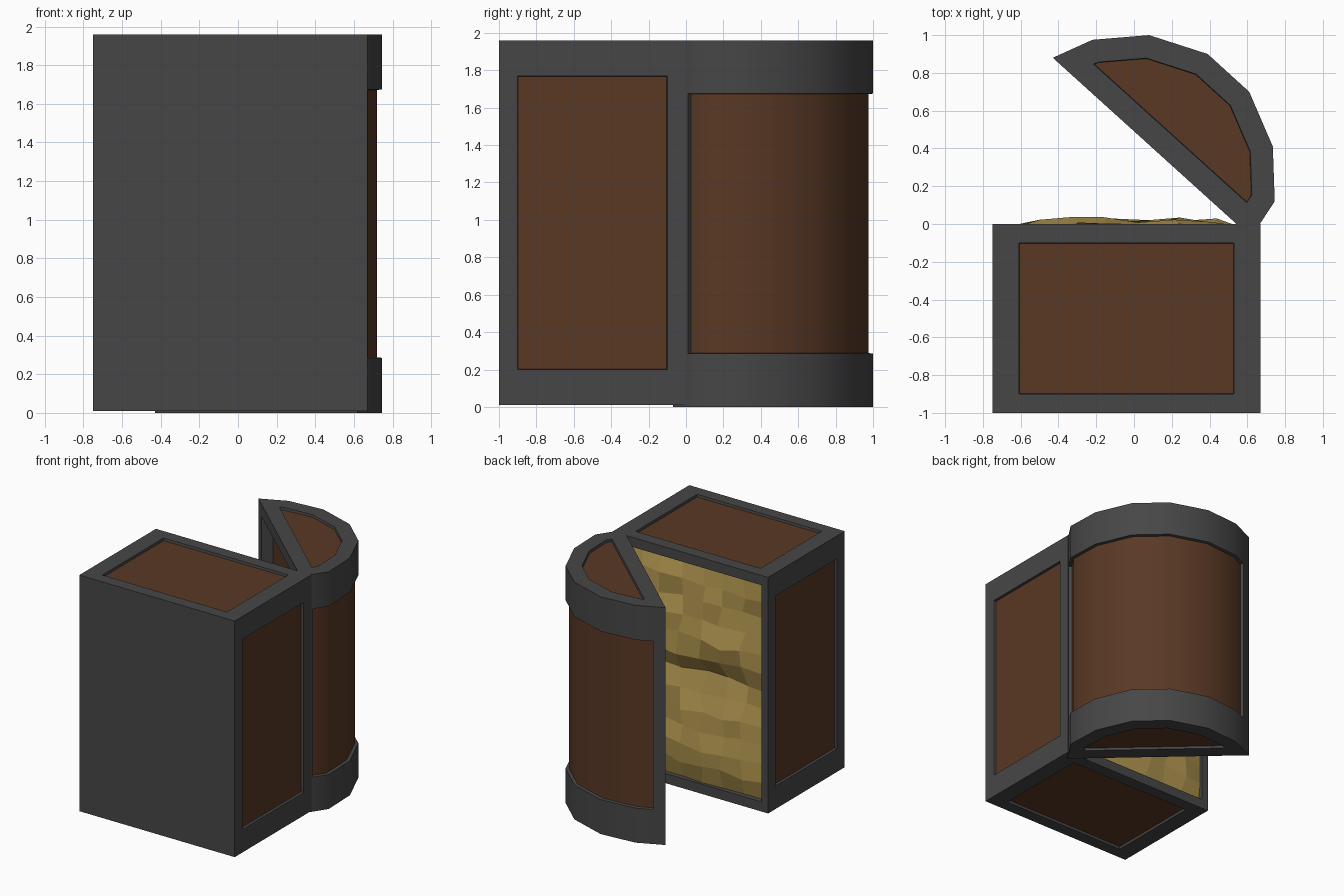
import bpy, bmesh, math, random
from mathutils import Vector

if "Cube" in bpy.data.objects:
    bpy.data.objects.remove(bpy.data.objects["Cube"])

random.seed(4)


def mat(name, col):
    m = bpy.data.materials.new(name)
    m.diffuse_color = (*col, 1)
    m.use_nodes = True
    m.node_tree.nodes["Principled BSDF"].inputs["Base Color"].default_value = m.diffuse_color
    return m


IRON = mat("dark_iron", (0.062, 0.062, 0.062))
WOOD = mat("brown_wood", (0.1, 0.04, 0.018))
GOLD = mat("gold", (0.45, 0.31, 0.08))


def finish(bm, name, mats, smooth=None):
    me = bpy.data.meshes.new(name)
    bm.to_mesh(me)
    bm.free()
    for m in mats:
        me.materials.append(m)
    ob = bpy.data.objects.new(name, me)
    bpy.context.collection.objects.link(ob)
    if smooth:
        bpy.ops.object.select_all(action='DESELECT')
        ob.select_set(True)
        bpy.context.view_layer.objects.active = ob
        bpy.ops.object.shade_smooth_by_angle(angle=math.radians(smooth))
    return ob


def sink(bm, faces, depth):
    """Push a panel in behind its frame and colour it as wood."""
    bmesh.ops.inset_region(bm, faces=faces, thickness=0.003, depth=-depth,
                           use_even_offset=True, use_boundary=True)
    for f in faces:
        f.material_index = 1


# chest body: iron box with framed wooden panels, plain base plate at the front
lo, hi = Vector((-0.75, -1.0, 0.01)), Vector((0.67, 0.0, 1.96))
bm = bmesh.new()
bmesh.ops.create_cube(bm, size=1)
for v in bm.verts:
    v.co = [(lo[i] + hi[i]) / 2 + v.co[i] * (hi[i] - lo[i]) for i in range(3)]
bm.normal_update()
for f in list(bm.faces):
    n = f.normal.copy()
    if n.y < -0.5:
        continue
    axis = max(range(3), key=lambda i: abs(n[i]))
    margin = {0: (0, 0.1, 0.19), 1: (0.06, 0, 0.08), 2: (0.14, 0.1, 0)}[axis]
    bmesh.ops.inset_individual(bm, faces=[f], thickness=0.01)
    for v in f.verts:
        for i in range(3):
            if i != axis:
                v.co[i] = min(max(v.co[i], lo[i] + margin[i]), hi[i] - margin[i])
    bm.normal_update()
    sink(bm, [f], 0.1 if axis == 1 else 0.02)
finish(bm, "chest_body", [IRON, WOOD])

# treasure: faceted heap filling the opening, two mounds stacked along z
nx, nz = 7, 12
bm = bmesh.new()
grid = []
for j in range(nz + 1):
    row = []
    for i in range(nx + 1):
        u, w = i / nx, j / nz
        t = (w * 2) % 1.0
        mound = min(t / 0.22, (1.15 - t) / 0.75, 1)
        h = -0.055 + 0.065 * mound + random.uniform(-0.018, 0.03)
        if i in (0, nx) or j in (0, nz):
            h = -0.045 + random.uniform(0, 0.03)
        x = -0.69 + 1.30 * u
        z = 0.09 + 1.79 * w
        if 0 < i < nx and 0 < j < nz:
            x += random.uniform(-0.03, 0.03)
            z += random.uniform(-0.025, 0.025)
        row.append(bm.verts.new((x, h, z)))
    grid.append(row)
for j in range(nz):
    for i in range(nx):
        bm.faces.new((grid[j][i], grid[j + 1][i], grid[j + 1][i + 1], grid[j][i + 1]))
finish(bm, "treasure_heap", [GOLD])

# lid: arched profile swung open, with iron end bands and recessed panels
arc = [Vector(p) for p in ((-0.43, 0.88), (-0.22, 0.975), (0.08, 1.0), (0.39, 0.90),
                           (0.61, 0.70), (0.735, 0.41), (0.745, 0.12), (0.62, -0.07))]
prof = [arc[0], arc[0].lerp(arc[1], 0.42)] + arc[1:-1] + [arc[-1].lerp(arc[-2], 0.42), arc[-1]]
levels = (0.0, 0.285, 1.675, 1.96)
bm = bmesh.new()
rings = [[bm.verts.new((p.x, p.y, z)) for p in prof] for z in levels]
n = len(prof)
arch, flat = [], []
for k in range(3):
    for i in range(n):
        a, b = i, (i + 1) % n
        f = bm.faces.new((rings[k][a], rings[k + 1][a], rings[k + 1][b], rings[k][b]))
        if i == n - 1:
            flat.append(f)
        elif k == 1 and 0 < i < n - 2:
            arch.append(f)
ends = [bm.faces.new(rings[0]), bm.faces.new(rings[-1])]
bmesh.ops.recalc_face_normals(bm, faces=bm.faces[:])
sink(bm, arch, 0.025)
for f in ends:
    bmesh.ops.inset_region(bm, faces=[f], thickness=0.12, use_even_offset=True)
    sink(bm, [f], 0.02)
bmesh.ops.inset_region(bm, faces=flat, thickness=0.1, use_even_offset=True)
sink(bm, flat, 0.09)
finish(bm, "chest_lid", [IRON, WOOD], smooth=40)
